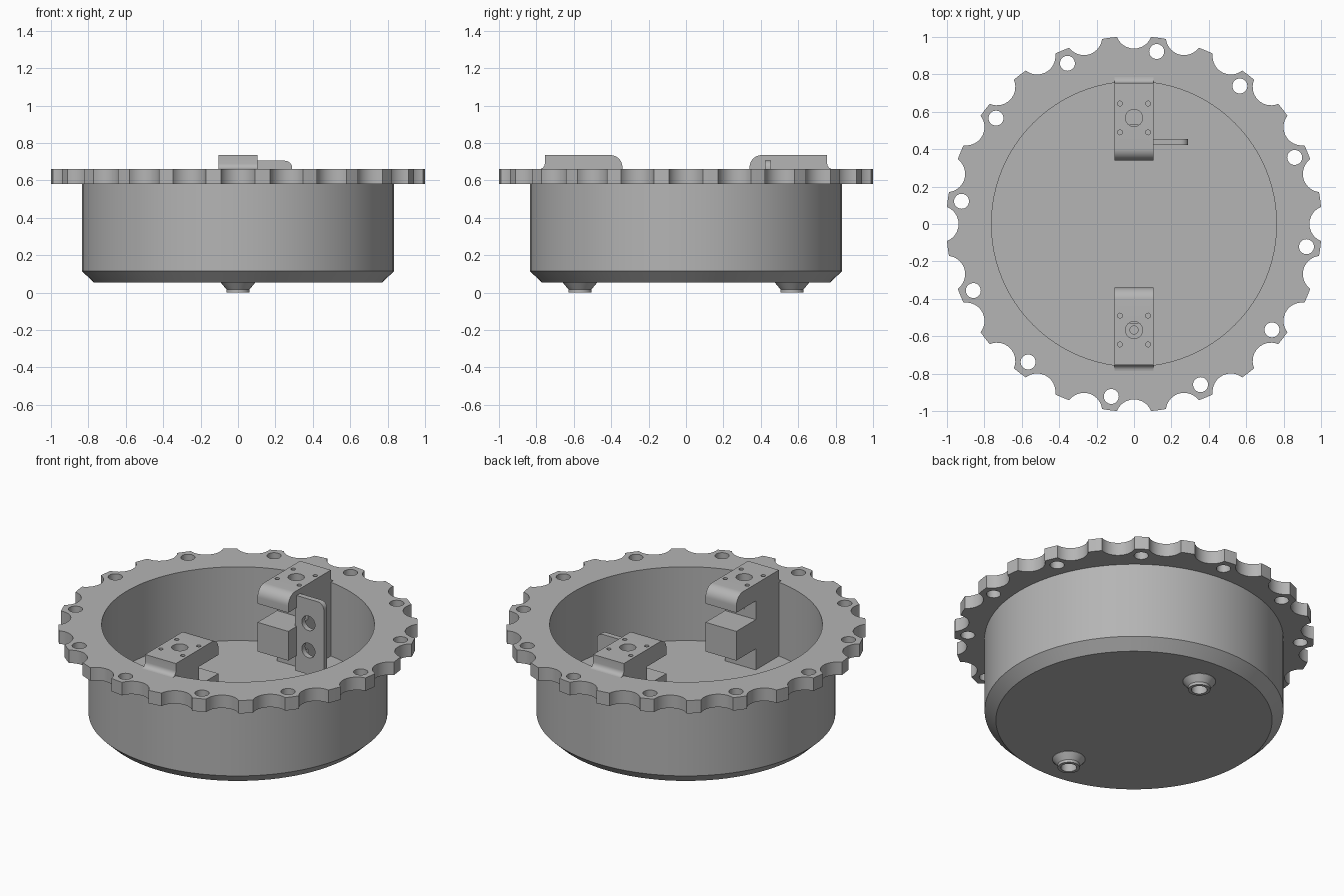
import bpy, bmesh
from math import sin, cos, pi, radians, acos, atan2
from mathutils import Matrix, Vector

if "Cube" in bpy.data.objects:
    bpy.data.objects.remove(bpy.data.objects["Cube"])

grey = bpy.data.materials.new("plain grey")
grey.use_nodes = True
grey.diffuse_color = (0.46, 0.46, 0.46, 1)
grey.node_tree.nodes["Principled BSDF"].inputs["Base Color"].default_value = grey.diffuse_color


def arc(cx, cy, r, a0, a1, n):
    """Points on an arc, angles in degrees, both ends included."""
    return [(cx + r * cos(radians(a0 + (a1 - a0) * i / n)),
             cy + r * sin(radians(a0 + (a1 - a0) * i / n))) for i in range(n + 1)]


def circle(cx, cy, r, n=32):
    return arc(cx, cy, r, 0, 360, n)[:-1]


def finish(name, bm):
    bmesh.ops.remove_doubles(bm, verts=bm.verts, dist=1e-5)
    bmesh.ops.recalc_face_normals(bm, faces=bm.faces)
    mesh = bpy.data.meshes.new(name)
    bm.to_mesh(mesh)
    bm.free()
    mesh.materials.append(grey)
    ob = bpy.data.objects.new(name, mesh)
    bpy.context.collection.objects.link(ob)
    return ob


def plate(name, loops, thickness, matrix):
    """Filled outline with holes, given thickness about its own plane."""
    curve = bpy.data.curves.new(name, "CURVE")
    curve.dimensions = "2D"
    curve.fill_mode = "BOTH"
    curve.extrude = thickness / 2
    for loop in loops:
        spline = curve.splines.new("POLY")
        spline.points.add(len(loop) - 1)
        for p, (x, y) in zip(spline.points, loop):
            p.co = (x, y, 0, 1)
        spline.use_cyclic_u = True
    temp = bpy.data.objects.new("temp", curve)
    bpy.context.collection.objects.link(temp)
    mesh = bpy.data.meshes.new_from_object(
        temp.evaluated_get(bpy.context.evaluated_depsgraph_get()))
    bm = bmesh.new()
    bm.from_mesh(mesh)
    bm.transform(matrix)
    bpy.data.objects.remove(temp)
    bpy.data.curves.remove(curve)
    bpy.data.meshes.remove(mesh)
    return finish(name, bm)


def lathe(name, profile, steps, closed=False, y=0):
    """Profile of (radius, z) turned about a vertical axis."""
    bm = bmesh.new()
    verts = [bm.verts.new((r, 0, z)) for r, z in profile]
    pairs = list(zip(verts, verts[1:]))
    if closed:
        pairs.append((verts[-1], verts[0]))
    edges = [bm.edges.new(p) for p in pairs]
    bmesh.ops.spin(bm, geom=verts + edges, axis=(0, 0, 1), cent=(0, 0, 0),
                   angle=2 * pi, steps=steps)
    bm.transform(Matrix.Translation((0, y, 0)))
    return finish(name, bm)


def drill(ob, holes):
    """Cut vertical round holes (x, y, radius, bottom, top)."""
    for x, y, r, z0, z1 in holes:
        bm = bmesh.new()
        bmesh.ops.create_cone(bm, cap_ends=True, segments=24, radius1=r, radius2=r,
                              depth=z1 - z0,
                              matrix=Matrix.Translation((x, y, (z0 + z1) / 2)))
        cutter = finish("cutter", bm)
        cutter.hide_render = True
        mod = ob.modifiers.new("hole", "BOOLEAN")
        mod.operation = "DIFFERENCE"
        mod.solver = "EXACT"
        mod.object = cutter
        mesh = bpy.data.meshes.new_from_object(
            ob.evaluated_get(bpy.context.evaluated_depsgraph_get()))
        ob.modifiers.clear()
        ob.data = mesh
        bpy.data.objects.remove(cutter)


BORE, WALL, RIM = 0.762, 0.835, 1.004
FLANGE_LOW, FLANGE_TOP, FLOOR = 0.58, 0.66, 0.205
BOSS_Y = 0.567
parts = []

# Scalloped flange with twelve bolt holes
scallop_r, scallop_c = 0.098, 1.036
half = acos((RIM**2 + scallop_c**2 - scallop_r**2) / (2 * RIM * scallop_c))
tip = Vector((RIM * cos(half) - scallop_c, RIM * sin(half)))
swing = 360 - 2 * (atan2(tip.y, tip.x) * 180 / pi)
outline = []
for k in range(24):
    turn = Matrix.Rotation(radians(15 * k), 2)
    for p in arc(scallop_c, 0, scallop_r, 180 + swing / 2, 180 - swing / 2, 14):
        outline.append(tuple(turn @ Vector(p)))
    mid = radians(15 * k + 7.5)
    outline.append((RIM * cos(mid), RIM * sin(mid)))
bolts = [circle(0.93 * cos(radians(22.5 + 30 * k)), 0.93 * sin(radians(22.5 + 30 * k)), 0.04)
         for k in range(12)]
parts.append(plate("flange", [outline, circle(0, 0, BORE, 96)] + bolts,
                   FLANGE_TOP - FLANGE_LOW,
                   Matrix.Translation((0, 0, (FLANGE_LOW + FLANGE_TOP) / 2))))

# Round cup with a chamfered bottom edge
cup = lathe("cup", [(0, FLOOR), (BORE, FLOOR), (BORE, FLANGE_LOW), (WALL, FLANGE_LOW),
                    (WALL, 0.115), (0.772, 0.055), (0, 0.055)], 96)
drill(cup, [(0, s * BOSS_Y, 0.044, 0, 0.15) for s in (1, -1)])
parts.append(cup)

# Side profile of a clamp block: rounded lip, notch, jaw, recessed foot, coved back
profile = ([(0.785, 0.19), (0.785, FLANGE_TOP)]
           + arc(0.785, 0.69, 0.03, 270, 180, 6)[1:]
           + [(0.755, 0.735)]
           + arc(0.405, 0.67, 0.065, 90, 180, 10)
           + [(0.34, 0.63), (0.53, 0.63), (0.53, 0.515), (0.34, 0.515),
              (0.34, 0.335), (0.53, 0.335), (0.53, 0.19)])
side_on = Matrix(((0, 0, 1, 0), (1, 0, 0, 0), (0, 1, 0, 0), (0, 0, 0, 1)))

for label, s in (("back", 1), ("front", -1)):
    block = plate(label + "_clamp_block", [profile], 0.21,
                  Matrix.Diagonal((1, s, 1, 1)) @ side_on)
    holes = [(0, s * BOSS_Y, 0.046, 0.56, 0.8)]
    holes += [(x, s * BOSS_Y + y, 0.013, 0.66, 0.8)
              for x in (-0.075, 0.075) for y in (-0.077, 0.077)]
    if s < 0:
        holes.append((0, s * BOSS_Y, 0.022, 0.4, 0.6))
    drill(block, holes)
    parts.append(block)

    # Hollow foot boss under the cup
    parts.append(lathe(label + "_foot_boss", [(0.044, 0.06), (0.092, 0.06), (0.092, 0.053),
                       (0.062, 0.017), (0.062, 0), (0.044, 0)], 32, True, s * BOSS_Y))

# Upright side tab with two holes
tab = ([(0.095, 0.24)] + arc(0.25, 0.28, 0.04, 270, 360, 6)
       + arc(0.25, 0.665, 0.04, 0, 90, 6) + [(0.095, 0.705)])
upright = Matrix.Translation((0, 0.438, 0)) @ Matrix.Rotation(pi / 2, 4, "X")
parts.append(plate("side_tab", [tab, circle(0.185, 0.555, 0.045), circle(0.185, 0.388, 0.045)],
                   0.033, upright))

# Smooth curved walls, keep edges sharp
bpy.ops.object.select_all(action="DESELECT")
for ob in parts:
    ob.select_set(True)
bpy.context.view_layer.objects.active = parts[0]
bpy.ops.object.shade_smooth_by_angle(angle=radians(30))
